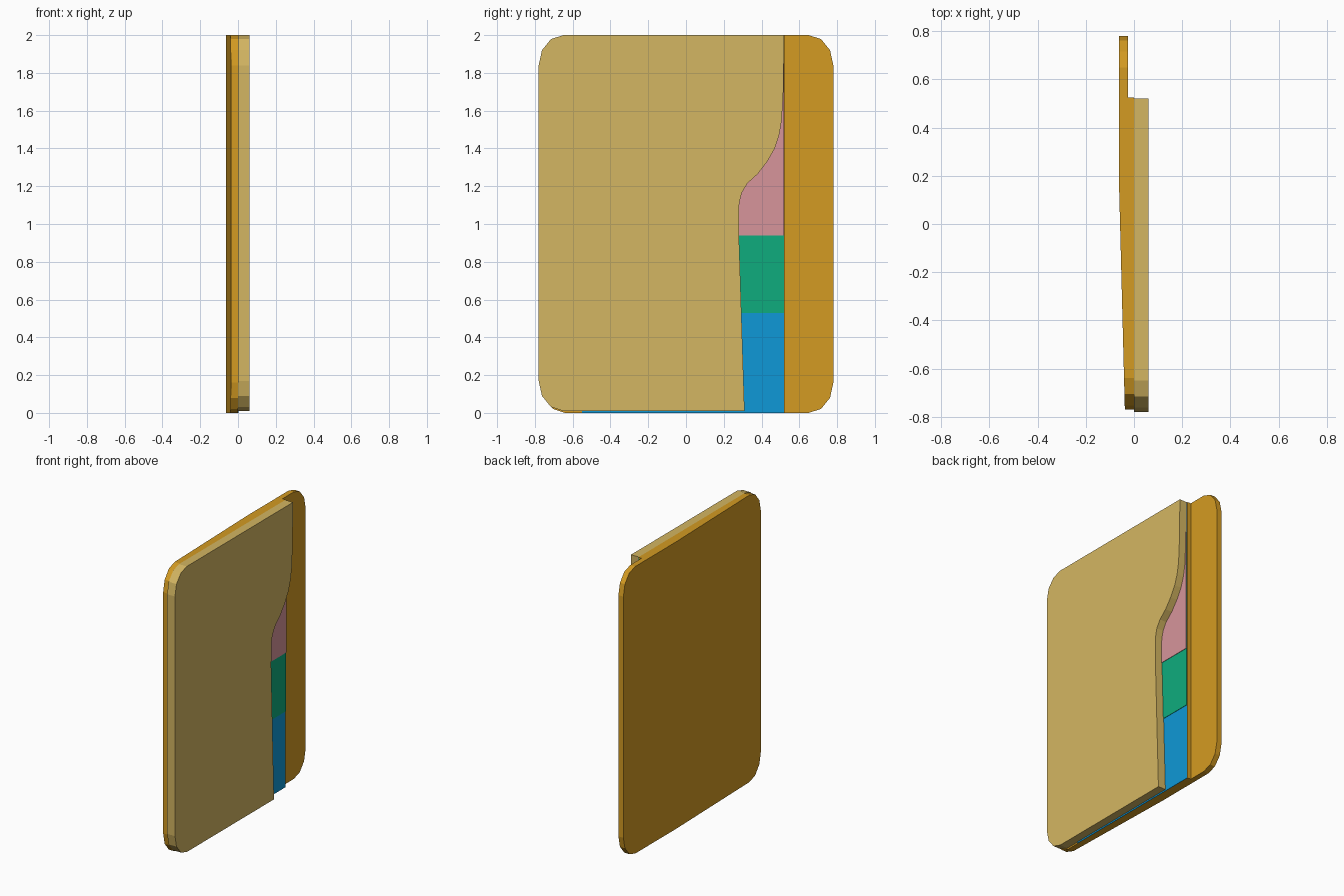
import bpy, bmesh, math
from mathutils import Vector

cube = bpy.data.objects.get("Cube")
if cube:
    bpy.data.objects.remove(cube, do_unlink=True)


def material(name, rgb):
    linear = [((c / 255 + 0.055) / 1.055) ** 2.4 for c in rgb] + [1]
    mat = bpy.data.materials.new(name)
    mat.use_nodes = True
    mat.diffuse_color = linear
    mat.node_tree.nodes["Principled BSDF"].inputs["Base Color"].default_value = linear
    return mat


def prism(bm, outline, direction):
    """Extrude a closed outline along a direction."""
    face = bm.faces.new([bm.verts.new(p) for p in outline])
    moved = bmesh.ops.extrude_face_region(bm, geom=[face])["geom"]
    verts = [g for g in moved if isinstance(g, bmesh.types.BMVert)]
    bmesh.ops.translate(bm, verts=verts, vec=direction)
    bmesh.ops.recalc_face_normals(bm, faces=bm.faces)


def finish(bm, name, mat):
    bmesh.ops.recalc_face_normals(bm, faces=bm.faces)
    mesh = bpy.data.meshes.new(name)
    bm.to_mesh(mesh)
    bm.free()
    mesh.materials.append(mat)
    obj = bpy.data.objects.new(name, mesh)
    bpy.context.collection.objects.link(obj)
    return obj


orange = material("orange", (212, 155, 34))
tan = material("tan", (212, 182, 98))
blue = material("blue", (15, 153, 215))
green = material("green", (15, 172, 125))
pink = material("pink", (215, 149, 155))

TOP = 2.0
RY, RZ = 0.13, 0.16          # corner radii
SQUASH = RY / RZ             # turns the elliptical corners into round ones

# Back cover: stepped, tapering cross-section with rounded outer corners
section = [(-0.063, 0.78), (-0.063, 0.2), (-0.038, -0.77),
           (0, -0.77), (0, 0.525), (-0.025, 0.525), (-0.025, 0.78)]
bm = bmesh.new()
prism(bm, [(x, y, 0) for x, y in section], (0, 0, TOP * SQUASH))
corners = [e for e in bm.edges
           if abs(e.verts[0].co.z - e.verts[1].co.z) < 0.001
           and abs(e.verts[0].co.y - e.verts[1].co.y) < 0.001
           and (e.verts[0].co.y > 0.7 or e.verts[0].co.y < -0.7)]
bmesh.ops.bevel(bm, geom=corners, offset=RY, segments=3, profile=0.5, affect='EDGES')
bmesh.ops.scale(bm, verts=bm.verts, vec=(1, 1, 1 / SQUASH))
finish(bm, "back_cover", orange)

# Front flap: rounded on the fold side, swept cut-out on the open side
BOTTOM = 0.01
cutout = [(0.52, TOP), (0.515, 1.7), (0.507, 1.55), (0.493, 1.47), (0.47, 1.40),
          (0.43, 1.33), (0.38, 1.265), (0.325, 1.215), (0.295, 1.165),
          (0.282, 1.11), (0.28, 0.95), (0.31, BOTTOM)]
angles = [math.radians(a) for a in (0, 30, 60, 90)]
lower = [(-0.78 + RY - RY * math.sin(a), BOTTOM + RZ - RZ * math.cos(a)) for a in angles]
upper = [(y, TOP + BOTTOM - z) for y, z in reversed(lower)]
bm = bmesh.new()
prism(bm, [(0, y, z) for y, z in cutout + lower + upper], (0.06, 0, 0))
finish(bm, "front_flap", tan)

# Stack of cards, each one starting higher and lying over the previous
for i, (name, mat, base) in enumerate([("lower_card", blue, 0.0),
                                       ("middle_card", green, 0.53),
                                       ("upper_card", pink, 0.94)]):
    x = 0.003 * i
    bm = bmesh.new()
    prism(bm, [(x, -0.55, base), (x, 0.52, base),
               (x, 0.52, TOP - 0.004), (x, -0.55, TOP - 0.004)], (0.003, 0, 0))
    finish(bm, name, mat)
